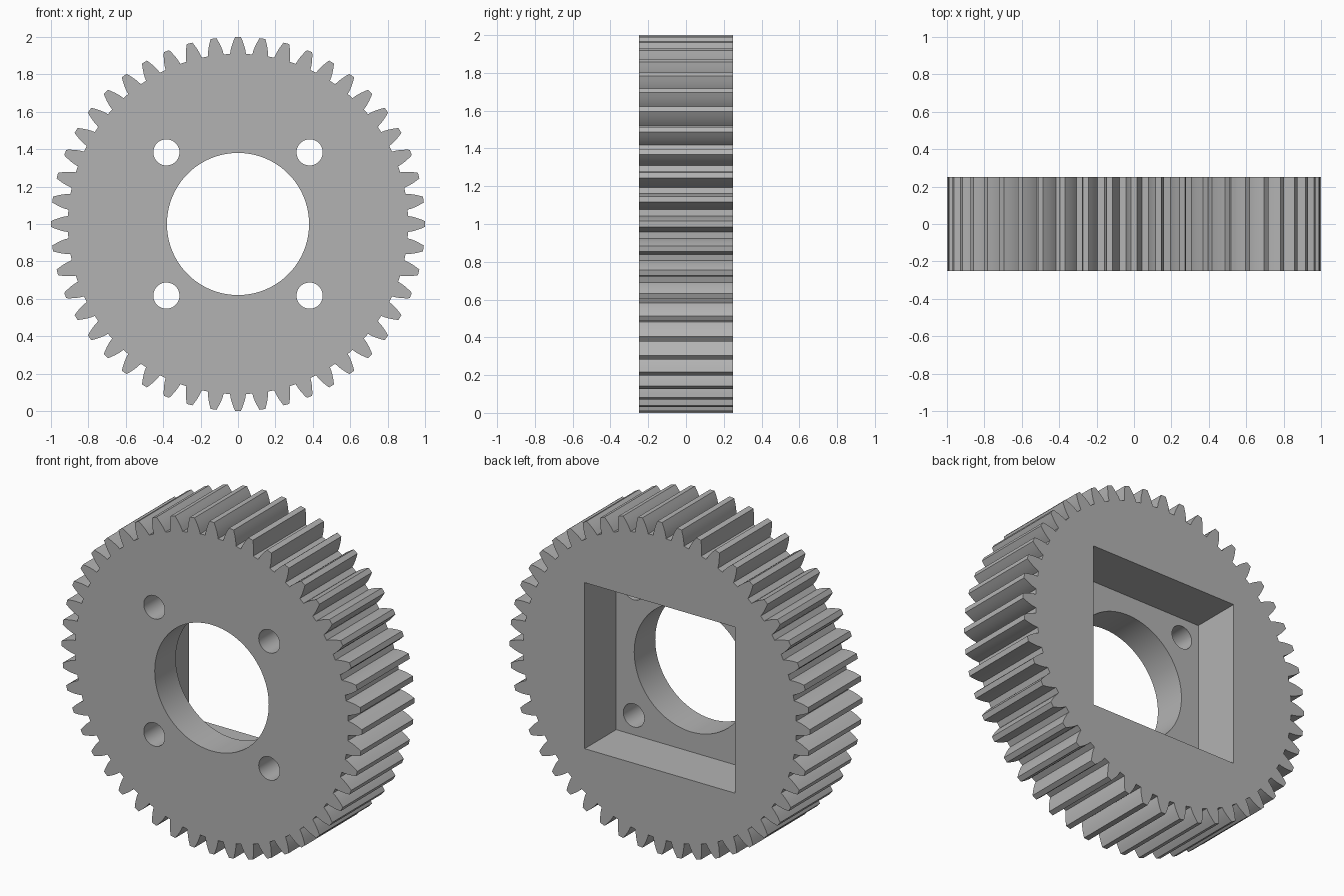
import bpy, bmesh, math
from mathutils import Matrix, Vector

default = bpy.data.objects.get("Cube")
if default:
    bpy.data.objects.remove(default, do_unlink=True)

TEETH, MODULE, HALF_WIDTH = 48, 0.04, 0.25
PITCH_R = TEETH * MODULE / 2
TIP_R, ROOT_R = PITCH_R + MODULE, PITCH_R - 1.25 * MODULE
BASE_R = PITCH_R * math.cos(math.radians(20))
POCKET_DEPTH, POCKET_SIDE = 0.30, 1.0
BORE_R, BOLT_R, BOLT_POS = 0.38, 0.07, 0.383

steel = bpy.data.materials.new("grey steel")
steel.use_nodes = True
grey = (0.45, 0.45, 0.45, 1)
steel.diffuse_color = grey
steel.node_tree.nodes["Principled BSDF"].inputs["Base Color"].default_value = grey


def involute(radius):
    a = math.acos(min(1, BASE_R / radius))
    return math.tan(a) - a


def half_angle(radius):
    """Half the angular thickness of a tooth at a radius."""
    return math.pi / (2 * TEETH) + involute(PITCH_R) - involute(radius)


def to_object(name, bm):
    bmesh.ops.recalc_face_normals(bm, faces=bm.faces)
    mesh = bpy.data.meshes.new(name)
    bm.to_mesh(mesh)
    bm.free()
    mesh.materials.append(steel)
    obj = bpy.data.objects.new(name, mesh)
    bpy.context.collection.objects.link(obj)
    return obj


def toothed_disc():
    radii = [ROOT_R + (TIP_R - ROOT_R) * i / 4 for i in range(5)]
    flank = [(r, half_angle(r)) for r in radii]
    tooth = [(r, -a) for r, a in flank] + [(r, a) for r, a in reversed(flank)]
    bm = bmesh.new()
    verts = []
    for k in range(TEETH):
        for r, a in tooth:
            t = a + math.tau * k / TEETH
            verts.append(bm.verts.new((r * math.cos(t), -HALF_WIDTH, 1 + r * math.sin(t))))
    face = bm.faces.new(verts)
    solid = bmesh.ops.extrude_face_region(bm, geom=[face], use_keep_orig=True)
    moved = [g for g in solid["geom"] if isinstance(g, bmesh.types.BMVert)]
    bmesh.ops.translate(bm, verts=moved, vec=(0, 2 * HALF_WIDTH, 0))
    return to_object("spur_gear", bm)


def round_cutter(name, x, z, radius, sides):
    bm = bmesh.new()
    place = Matrix.Translation((x, 0, z)) @ Matrix.Rotation(math.pi / 2, 4, "X")
    bmesh.ops.create_cone(bm, cap_ends=True, segments=sides, radius1=radius,
                          radius2=radius, depth=1, matrix=place)
    return to_object(name, bm)


def pocket_cutter():
    bm = bmesh.new()
    floor = HALF_WIDTH - POCKET_DEPTH
    place = Matrix.Translation((0, floor + 0.25, 1)) @ Matrix.Diagonal(
        (POCKET_SIDE, 0.5, POCKET_SIDE, 1))
    bmesh.ops.create_cube(bm, size=1, matrix=place)
    return to_object("pocket_cutter", bm)


# Gear body with a square rear pocket, a centre bore and four bolt holes
gear = toothed_disc()
cutters = [pocket_cutter(), round_cutter("bore_cutter", 0, 1, BORE_R, 96)]
for sx in (-1, 1):
    for sz in (-1, 1):
        cutters.append(round_cutter("bolt_cutter", sx * BOLT_POS, 1 + sz * BOLT_POS, BOLT_R, 40))

bpy.ops.object.select_all(action="DESELECT")
gear.select_set(True)
bpy.context.view_layer.objects.active = gear
for cutter in cutters:
    cutter.hide_render = True
    cut = gear.modifiers.new(cutter.name, "BOOLEAN")
    cut.operation = "DIFFERENCE"
    cut.solver = "EXACT"
    cut.object = cutter
    bpy.ops.object.modifier_apply(modifier=cut.name)
    bpy.data.objects.remove(cutter, do_unlink=True)

# Smooth bores and flanks, crisp corners
bpy.ops.object.shade_smooth_by_angle(angle=math.radians(25))
